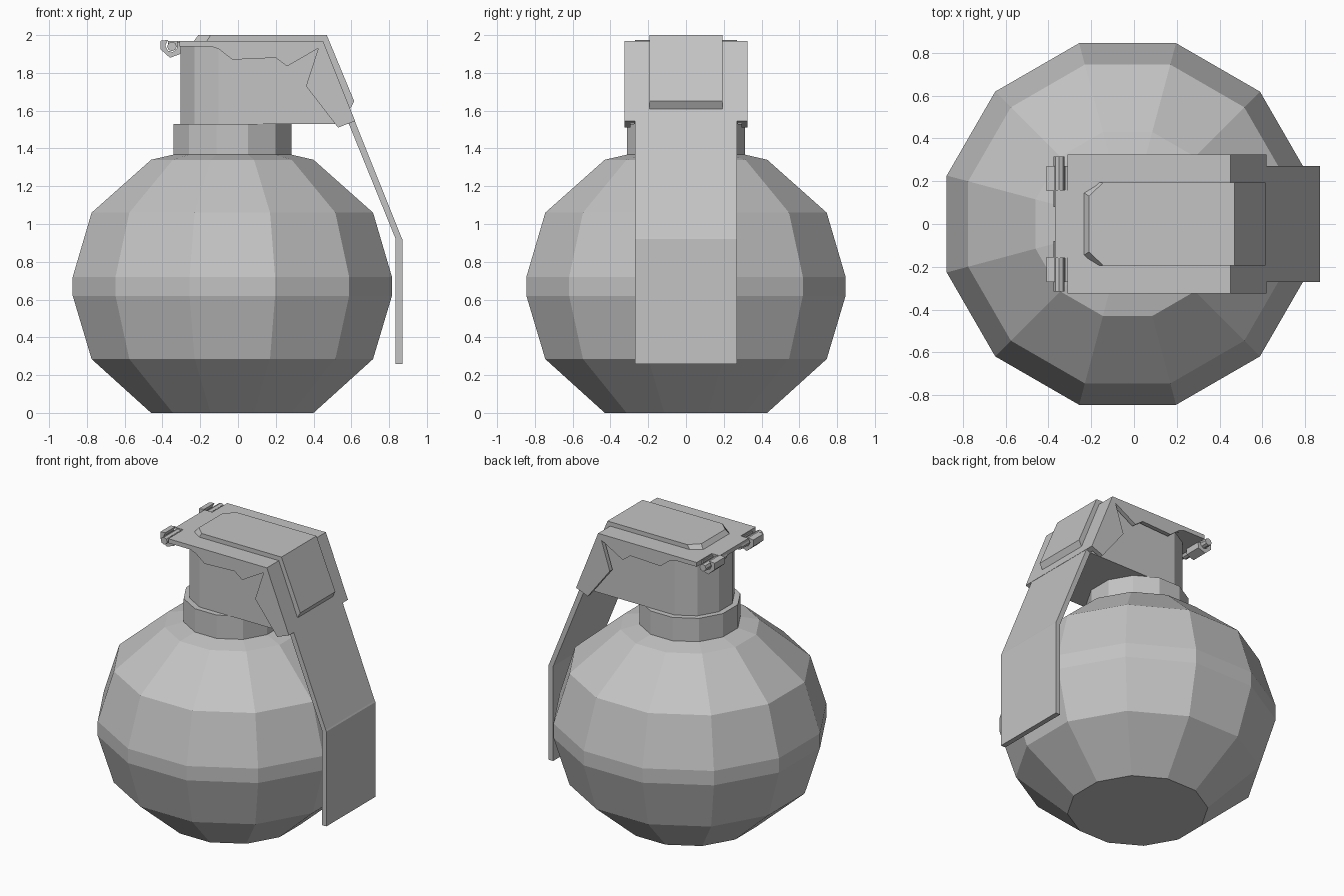
import bpy, bmesh
from math import sin, cos, radians

cube = bpy.data.objects.get("Cube")
if cube:
    bpy.data.objects.remove(cube, do_unlink=True)

CX = -0.03  # axis of the round parts

steel = bpy.data.materials.new("plain grey")
steel.use_nodes = True
grey = (0.55, 0.55, 0.55, 1)
steel.diffuse_color = grey
steel.node_tree.nodes["Principled BSDF"].inputs["Base Color"].default_value = grey


def loft(name, rings):
    """Skin a stack of equal-length closed rings and cap both ends."""
    bm = bmesh.new()
    loops = [[bm.verts.new(p) for p in ring] for ring in rings]
    n = len(loops[0])
    for a, b in zip(loops, loops[1:]):
        for i in range(n):
            j = (i + 1) % n
            bm.faces.new((a[i], a[j], b[j], b[i]))
    bm.faces.new(loops[0])
    bm.faces.new(loops[-1])
    bmesh.ops.recalc_face_normals(bm, faces=bm.faces)
    mesh = bpy.data.meshes.new(name)
    bm.to_mesh(mesh)
    bm.free()
    mesh.materials.append(steel)
    obj = bpy.data.objects.new(name, mesh)
    bpy.context.collection.objects.link(obj)
    return obj


def prism(name, profile, y0, y1):
    """Extrude an (x, z) profile along y."""
    return loft(name, [[(x, y, z) for x, z in profile] for y in (y0, y1)])


def ring(apothem, z, angles=range(15, 375, 30)):
    """Part or all of a twelve-sided ring."""
    r = apothem / cos(radians(15))
    return [(CX + r * cos(radians(a)), r * sin(radians(a)), z) for a in angles]


# Faceted body and collar
loft("body", [ring(a, z) for a, z in (
    (0.43, 0), (0.745, 0.285), (0.845, 0.62), (0.845, 0.72),
    (0.745, 1.06), (0.43, 1.34), (0.30, 1.37))])
loft("collar", [ring(0.312, 1.36), ring(0.312, 1.53)])

# Fuse head: rounded at the hinge end, straight toward the lever
loft("fuse_head", [
    ring(0.275, z, range(105, 270, 30)) + [(x, -0.275, z), (x, 0.275, z)]
    for z, x in ((1.53, 0.585), (1.945, 0.435))])

# Long bent lever
prism("lever", [(0.45, 1.965), (0.865, 0.93), (0.87, 0.92), (0.87, 0.26),
                (0.835, 0.26), (0.835, 0.92), (0.42, 1.94)], -0.27, 0.27)

# Wide folded cover over the fuse
prism("cover", [(-0.31, 1.97), (0.45, 1.97), (0.62, 1.545), (0.588, 1.533),
                (0.425, 1.94), (-0.31, 1.94)], -0.325, 0.325)
prism("hinge_tongue", [(-0.37, 1.97), (-0.30, 1.97), (-0.30, 1.94),
                       (-0.37, 1.94)], -0.16, 0.16)

# Side flanges, hinge curls and pins on both sides
flange = [(-0.31, 1.965), (0.448, 1.965), (0.617, 1.545), (0.53, 1.51),
          (0.36, 1.73), (0.425, 1.93), (0.26, 1.835), (0.20, 1.88),
          (-0.03, 1.87), (-0.10, 1.925), (-0.14, 1.94), (-0.31, 1.94)]
curl = [(-0.41, 1.97), (-0.37, 1.975), (-0.385, 1.945), (-0.372, 1.918),
        (-0.345, 1.91), (-0.322, 1.93), (-0.322, 1.965), (-0.30, 1.96),
        (-0.305, 1.90), (-0.36, 1.88), (-0.41, 1.925)]
pin = [(-0.35 + 0.025 * cos(radians(a)), 1.94 + 0.025 * sin(radians(a)))
       for a in range(0, 360, 45)]
for side, s in (("left", 1), ("right", -1)):
    # the model faces -y, so +y is its rear side
    end = "rear" if s > 0 else "front"
    prism(end + "_flange", flange, s * 0.295, s * 0.325)
    prism(end + "_hinge_curl", curl, s * 0.155, s * 0.27)
    prism(end + "_hinge_pin", pin, s * 0.08, s * 0.315)

# Raised panel with clipped corners on the cover, folding down the slope
def panel_ring(z, x_tip, x_corner, y_tip, x_end):
    half = [(x_end, 0.193), (x_corner, 0.193), (x_tip, y_tip)]
    return ([(x, y, z) for x, y in half]
            + [(x, -y, z) for x, y in reversed(half)])


loft("raised_panel_top", [panel_ring(1.96, -0.24, -0.17, 0.15, 0.45),
                          panel_ring(2.0, -0.21, -0.145, 0.13, 0.47)])
prism("raised_panel_slope", [(0.43, 1.96), (0.44, 2.0), (0.47, 2.0),
                             (0.615, 1.65), (0.594, 1.61), (0.57, 1.61)],
      -0.193, 0.193)
